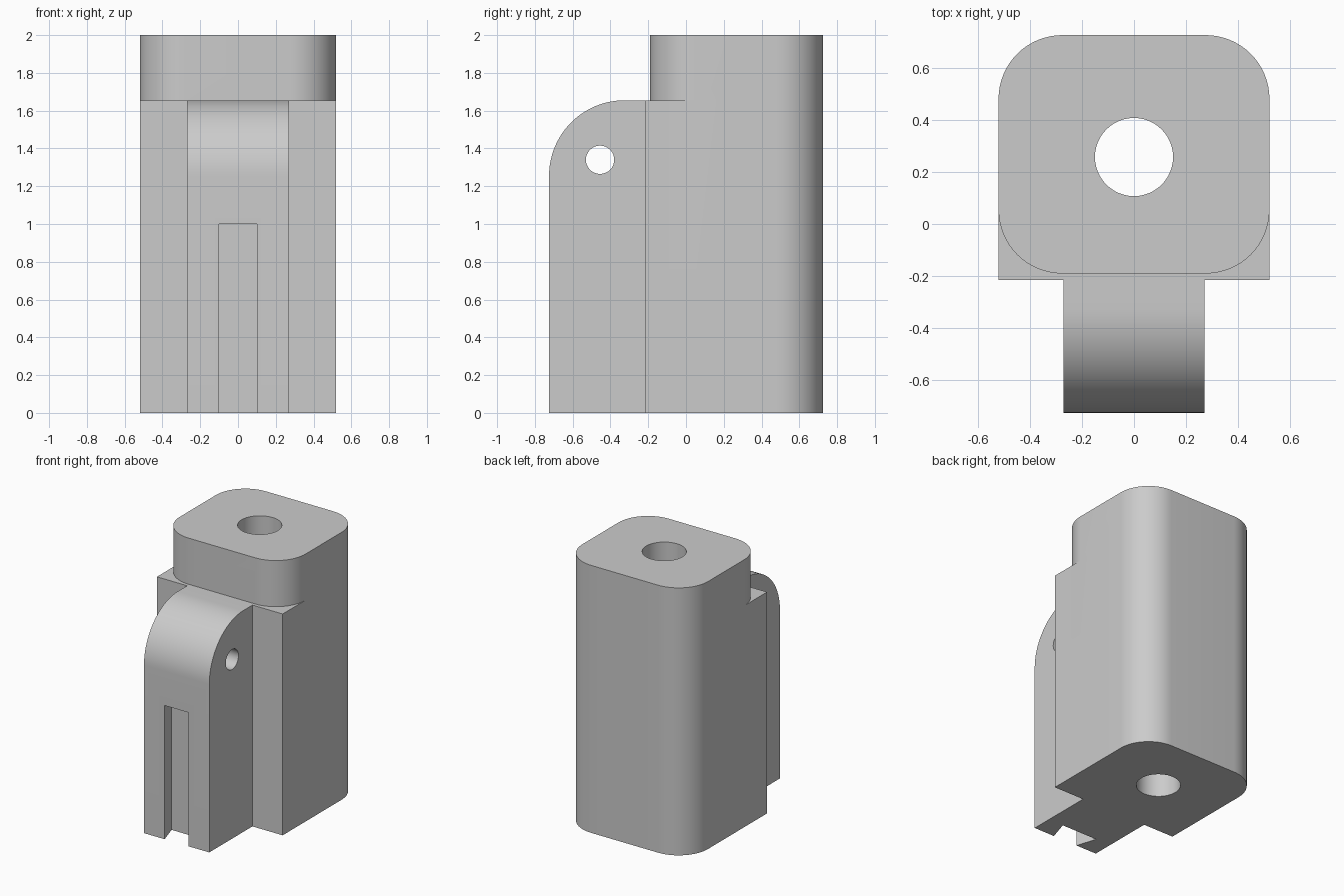
import bpy, bmesh
from math import sin, cos, pi, radians
from mathutils import Vector

cube = bpy.data.objects.get("Cube")
if cube:
    bpy.data.objects.remove(cube, do_unlink=True)

grey = bpy.data.materials.new("plain grey")
grey.use_nodes = True
grey.diffuse_color = (0.6, 0.6, 0.6, 1)
grey.node_tree.nodes["Principled BSDF"].inputs["Base Color"].default_value = (0.6, 0.6, 0.6, 1)


def arc(cx, cy, r, start, end, steps=16):
    """Points along an arc, angles in degrees."""
    angles = [radians(start + (end - start) * i / steps) for i in range(steps + 1)]
    return [(cx + r * cos(a), cy + r * sin(a)) for a in angles]


def prism(name, profile, low, high, axis="z"):
    """Extrude a profile along z (profile in x, y) or x (profile in y, z)."""
    place = (lambda p: (p[0], p[1], low)) if axis == "z" else (lambda p: (low, p[0], p[1]))
    bm = bmesh.new()
    face = bm.faces.new([bm.verts.new(place(p)) for p in profile])
    shift = Vector((0, 0, high - low) if axis == "z" else (high - low, 0, 0))
    result = bmesh.ops.extrude_face_region(bm, geom=[face], use_keep_orig=True)
    moved = [v for v in result["geom"] if isinstance(v, bmesh.types.BMVert)]
    bmesh.ops.translate(bm, verts=moved, vec=shift)
    bmesh.ops.recalc_face_normals(bm, faces=bm.faces)
    mesh = bpy.data.meshes.new(name)
    bm.to_mesh(mesh)
    bm.free()
    mesh.materials.append(grey)
    obj = bpy.data.objects.new(name, mesh)
    bpy.context.collection.objects.link(obj)
    return obj


def combine(target, tool, operation):
    """Apply a boolean and remove the tool object."""
    mod = target.modifiers.new(tool.name, "BOOLEAN")
    mod.object, mod.operation, mod.solver = tool, operation, "EXACT"
    bpy.context.view_layer.objects.active = target
    bpy.ops.object.modifier_apply(modifier=mod.name)
    bpy.data.objects.remove(tool, do_unlink=True)


half, back, head_front, shoulder = 0.52, 0.725, -0.19, 1.655
r = 0.245

# Rounded column, full height
column_outline = (arc(half - r, back - r, r, 0, 90) + arc(r - half, back - r, r, 90, 180)
                  + arc(r - half, head_front + r, r, 180, 270)
                  + arc(half - r, head_front + r, r, 270, 360))
block = prism("hinge_block", column_outline, 0, 2)

# Square-cornered shoulder in front of the column
shoulder_outline = [(-half, -0.215), (half, -0.215), (half, 0.25), (-half, 0.25)]
combine(block, prism("shoulder", shoulder_outline, 0, shoulder), "UNION")

# Tongue with a rounded top front edge
tr = 0.4
tongue_outline = [(0, 0), (0, shoulder)] + arc(tr - back, shoulder - tr, tr, 90, 180, 24) + [(-back, 0)]
combine(block, prism("tongue", tongue_outline, -0.27, 0.27, "x"), "UNION")

# Vertical bore, cross pin hole and dovetail slot
combine(block, prism("bore", arc(0, 0.257, 0.15, 0, 360, 48)[:-1], -0.1, 2.1), "DIFFERENCE")
combine(block, prism("pin_hole", arc(-0.455, 1.34, 0.075, 0, 360, 32)[:-1], -0.4, 0.4, "x"), "DIFFERENCE")
slot_half, flare, depth, lead = 0.1, 0.047, 0.15, 0.05
mouth = slot_half - flare * lead / depth
slot_outline = [(-mouth, -back - lead), (mouth, -back - lead),
                (slot_half + flare, depth - back), (-slot_half - flare, depth - back)]
combine(block, prism("dovetail_slot", slot_outline, -0.1, 1.0), "DIFFERENCE")

# Smooth curves, sharp edges
bpy.ops.object.select_all(action="DESELECT")
block.select_set(True)
bpy.context.view_layer.objects.active = block
bpy.ops.object.shade_smooth_by_angle(angle=radians(30))
